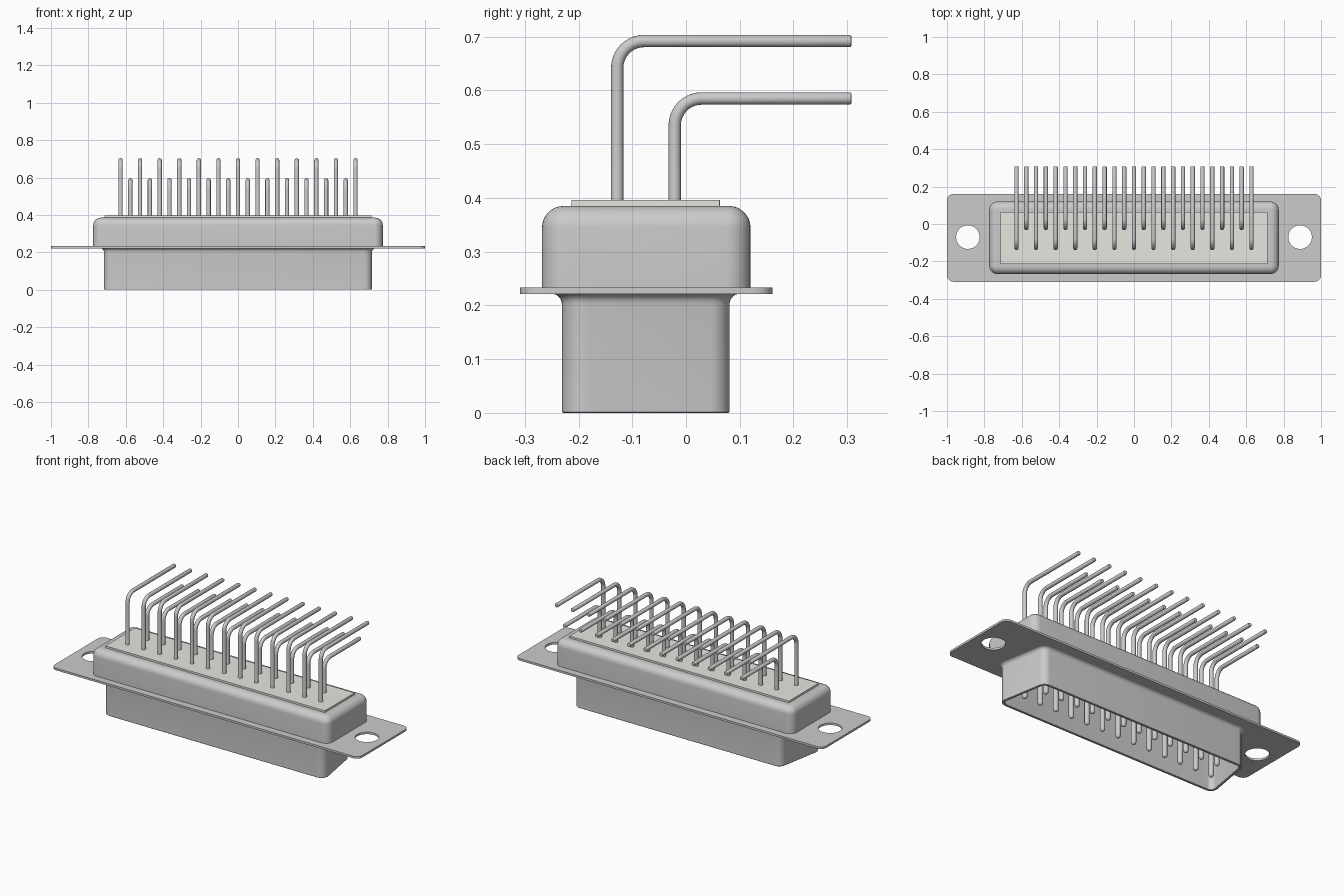
import bpy, bmesh
from math import sin, cos, pi, atan2
from mathutils import Vector

if "Cube" in bpy.data.objects:
    bpy.data.objects.remove(bpy.data.objects["Cube"])

YC = -0.074  # centre line of the housing in y


def finish(name, bm, angle=0.6):
    bmesh.ops.recalc_face_normals(bm, faces=bm.faces)
    me = bpy.data.meshes.new(name)
    bm.to_mesh(me)
    bm.free()
    ob = bpy.data.objects.new(name, me)
    bpy.context.collection.objects.link(ob)
    bpy.ops.object.select_all(action='DESELECT')
    ob.select_set(True)
    bpy.context.view_layer.objects.active = ob
    bpy.ops.object.shade_smooth_by_angle(angle=angle)
    return ob


def outline(corners, r0, r, steps=8):
    """Rounded convex outline (corners counter-clockwise); r - r0 offsets it outward."""
    pts, n = [], len(corners)
    for i in range(n):
        p = Vector(corners[i])
        a = (p - Vector(corners[i - 1])).normalized()
        b = (Vector(corners[(i + 1) % n]) - p).normalized()
        na, nb = Vector((a.y, -a.x)), Vector((b.y, -b.x))
        centre = p - (na + nb) * (r0 / (1 + na.dot(nb)))
        t0 = atan2(na.y, na.x)
        turn = (atan2(nb.y, nb.x) - t0) % (2 * pi)
        for k in range(steps + 1):
            t = t0 + turn * k / steps
            pts.append((centre.x + r * cos(t), centre.y + r * sin(t)))
    return pts


def loft(bm, rings, caps=(True, True)):
    loops = [[bm.verts.new(p) for p in ring] for ring in rings]
    for lo, hi in zip(loops, loops[1:]):
        for i in range(len(lo)):
            j = (i + 1) % len(lo)
            bm.faces.new((lo[i], lo[j], hi[j], hi[i]))
    if caps[0]:
        bm.faces.new(loops[0][::-1])
    if caps[1]:
        bm.faces.new(loops[-1])


def shell(name, corners, r0, profile, caps=(True, True)):
    """Stack offset outlines; profile is a list of (outward offset, z)."""
    bm = bmesh.new()
    loft(bm, [[(x, y, z) for x, y in outline(corners, r0, r0 + o)] for o, z in profile], caps)
    return finish(name, bm)


def rect(hx, y0, y1):
    return [(-hx, y0), (hx, y0), (hx, y1), (-hx, y1)]


# Mounting flange with two screw holes
bm = bmesh.new()
rings = [outline(rect(1.0, -0.309, 0.161), 0.035, 0.035)]
for s in (-1, 1):
    rings.append([(s * 0.888 + 0.063 * cos(2 * pi * k / 48), -0.07 + 0.063 * sin(2 * pi * k / 48))
                  for k in range(48)])
edges = []
for ring in rings:
    vs = [bm.verts.new((x, y, 0.221)) for x, y in ring]
    edges += [bm.edges.new((vs[i - 1], vs[i])) for i in range(len(vs))]
bmesh.ops.triangle_fill(bm, edges=edges, use_beauty=True, use_dissolve=False)
ext = bmesh.ops.extrude_face_region(bm, geom=bm.faces[:])
bmesh.ops.translate(bm, vec=(0, 0, 0.012),
                    verts=[g for g in ext['geom'] if isinstance(g, bmesh.types.BMVert)])
finish("mounting_flange", bm)

# Rear housing with rounded upper edge
R = 0.04
arc = [(R * cos(t) - R, 0.385 - R + R * sin(t)) for t in (pi / 2 * k / 8 for k in range(9))]
shell("rear_housing", rect(0.774, -0.268, 0.12), 0.045, [(0, 0.232)] + arc)

# Insulator plate on top
plate = shell("insulator_plate", rect(0.714, -0.213, 0.063), 0.002, [(0, 0.38), (0, 0.396)])
mat = bpy.data.materials.new("insulator")
mat.diffuse_color = (0.8, 0.8, 0.75, 1)
mat.use_nodes = True
mat.node_tree.nodes["Principled BSDF"].inputs["Base Color"].default_value = mat.diffuse_color
plate.data.materials.append(mat)

# D-shaped mating shell: hollow, flared where it meets the flange
D = [(-0.725, -0.231), (0.725, -0.231), (0.67, 0.081), (-0.67, 0.081)]
F = 0.02
flare = [(F - F * cos(t), 0.222 - F + F * sin(t)) for t in (pi / 2 * k / 6 for k in range(7))]
shell("mating_shell", D, 0.042,
      [(-0.014, 0.22), (-0.014, 0.002), (-0.012, 0), (-0.002, 0), (0, 0.002)] + flare,
      (False, False))
# Floor of the mating cavity
shell("cavity_floor", D, 0.042, [(-0.013, 0.216), (-0.013, 0.224)])


def pin_mesh(name, y, top, bend=0.05, end=0.308, sides=16):
    """Round pin swept in the yz plane: mating tip, stem, bend, tail."""
    pr, r = 0.014, 0.0115
    path = [(y, 0.015 + pr * (1 - cos(t)), 0, max(pr * sin(t), 0.001))
            for t in (pi / 2 * k / 5 for k in range(6))]
    path += [(y, 0.23, 0, pr), (y, 0.24, 0, r)]
    for k in range(11):
        a = pi / 2 * k / 10
        path.append((y + bend * (1 - cos(a)), top - bend + bend * sin(a), a, r))
    path += [(end - 0.004, top, pi / 2, r), (end - 0.001, top, pi / 2, r - 0.001),
             (end, top, pi / 2, r - 0.004)]
    rings = []
    for py, pz, a, rad in path:
        rings.append([(rad * cos(t), py + rad * sin(t) * cos(a), pz - rad * sin(t) * sin(a))
                      for t in (2 * pi * k / sides for k in range(sides))])
    bm = bmesh.new()
    loft(bm, rings)
    return finish(name, bm, 0.9)


# Two staggered rows of right-angle pins
PITCH = 0.1047
for row, count, y, top in (("long", 13, -0.128, 0.692), ("short", 12, -0.021, 0.585)):
    first = pin_mesh(row + "_pin_1", y, top)
    for i in range(count):
        ob = first
        if i:
            ob = bpy.data.objects.new(f"{row}_pin_{i + 1}", first.data)
            bpy.context.collection.objects.link(ob)
        ob.location.x = (i - (count - 1) / 2) * PITCH
